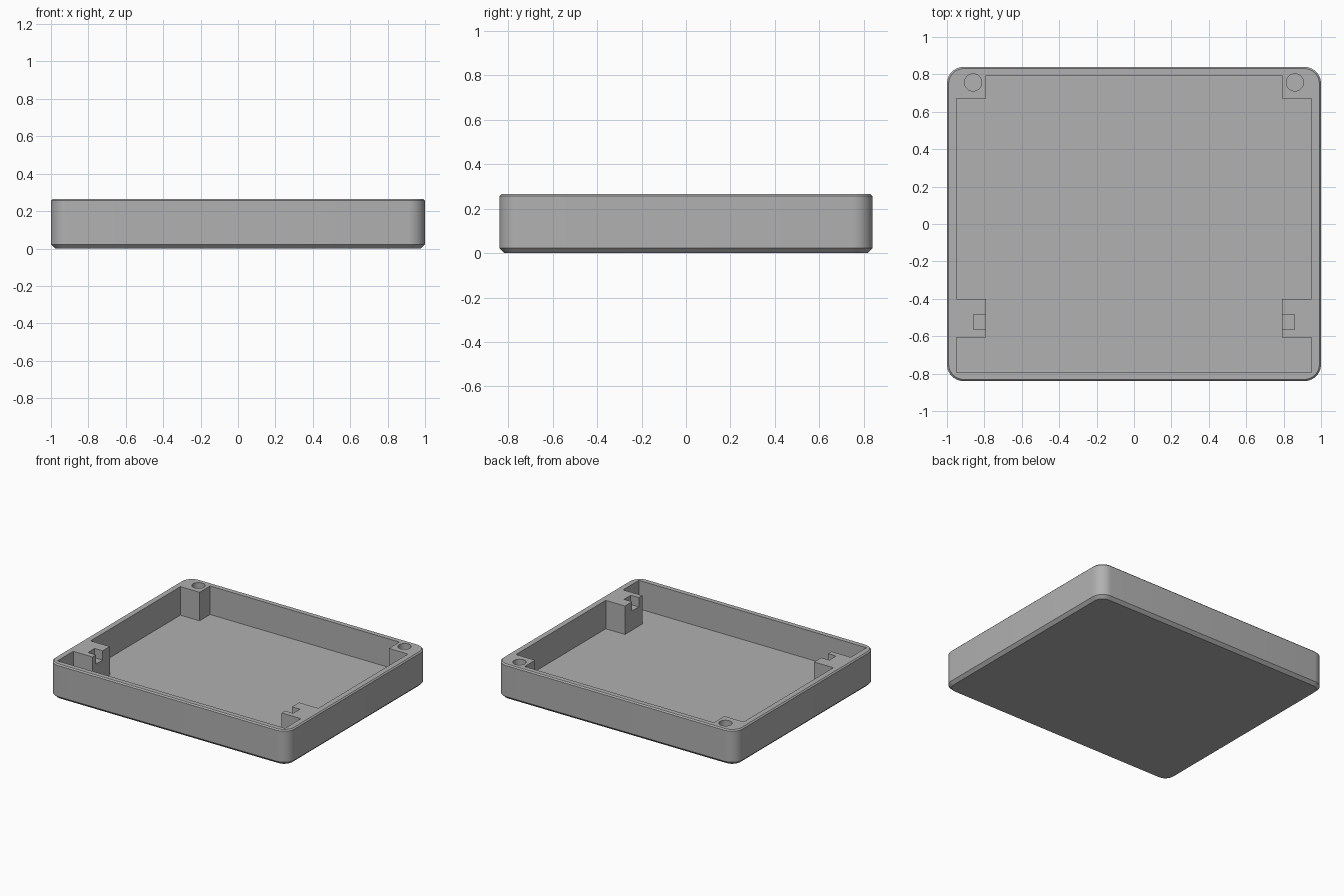
import bpy, bmesh, math

cube = bpy.data.objects.get("Cube")
if cube:
    bpy.data.objects.remove(cube, do_unlink=True)

HALF_X, HALF_Y, HEIGHT = 1.0, 0.84, 0.265
FLOOR, RADIUS = 0.05, 0.09

grey = bpy.data.materials.new("plain grey")
grey.use_nodes = True
colour = (0.44, 0.44, 0.44, 1)
grey.diffuse_color = colour
grey.node_tree.nodes["Principled BSDF"].inputs["Base Color"].default_value = colour


def rounded_outline(inset, steps=10):
    """Rounded rectangle, counter-clockwise, inset from the full footprint."""
    r = RADIUS - inset
    cx, cy = HALF_X - RADIUS, HALF_Y - RADIUS
    points = []
    for quarter, (sx, sy) in enumerate([(1, 1), (-1, 1), (-1, -1), (1, -1)]):
        for i in range(steps + 1):
            a = (quarter + i / steps) * math.pi / 2
            points.append((sx * cx + r * math.cos(a), sy * cy + r * math.sin(a)))
    return points


def loft(name, sections):
    """Closed solid through a stack of (outline, z) sections."""
    bm = bmesh.new()
    rings = [[bm.verts.new((x, y, z)) for x, y in outline] for outline, z in sections]
    bm.faces.new(rings[0][::-1])
    bm.faces.new(rings[-1])
    n = len(rings[0])
    for low, high in zip(rings, rings[1:]):
        for i in range(n):
            j = (i + 1) % n
            bm.faces.new((low[i], low[j], high[j], high[i]))
    bmesh.ops.recalc_face_normals(bm, faces=bm.faces)
    mesh = bpy.data.meshes.new(name)
    bm.to_mesh(mesh)
    bm.free()
    mesh.materials.append(grey)
    obj = bpy.data.objects.new(name, mesh)
    bpy.context.collection.objects.link(obj)
    return obj


def cut(target, name, outline, bottom):
    """Sink a pocket of the given outline into the target from above."""
    cutter = loft(name, [(outline, bottom), (outline, HEIGHT + 0.1)])
    cutter.hide_render = True
    mod = target.modifiers.new(name, "BOOLEAN")
    mod.operation, mod.solver, mod.object = "DIFFERENCE", "EXACT", cutter
    bpy.context.view_layer.objects.active = target
    bpy.ops.object.modifier_apply(modifier=name)
    bpy.data.objects.remove(cutter, do_unlink=True)


# Outer tray body with chamfered base and softened rim
tray = loft("tray", [
    (rounded_outline(0.022), 0),
    (rounded_outline(0), 0.022),
    (rounded_outline(0), HEIGHT - 0.009),
    (rounded_outline(0.009), HEIGHT),
])

# Main cavity, leaving the rear screw posts and front clip posts standing
wall_x, post_x, wall_y = 0.95, 0.79, 0.795
right_side = [
    (wall_x, -wall_y), (wall_x, -0.607), (post_x, -0.607), (post_x, -0.4),
    (wall_x, -0.4), (wall_x, 0.67), (post_x, 0.67), (post_x, wall_y),
]
cut(tray, "cavity", right_side + [(-x, y) for x, y in reversed(right_side)], FLOOR)

for side in (1, -1):
    # Screw hole in the rear post
    hole = [(side * 0.86 + 0.046 * math.cos(k * math.pi / 16),
             0.757 + 0.046 * math.sin(k * math.pi / 16)) for k in range(32)]
    cut(tray, "screw_hole", hole, 0.1)
    # Notch in the inner face of the clip post
    notch = [(side * x, y) for x, y in
             [(0.75, -0.565), (0.857, -0.565), (0.857, -0.485), (0.75, -0.485)]]
    cut(tray, "clip_notch", notch, HEIGHT - 0.07)

# Smooth corners, crisp edges
bpy.ops.object.select_all(action="DESELECT")
tray.select_set(True)
bpy.context.view_layer.objects.active = tray
bpy.ops.object.shade_smooth_by_angle(angle=math.radians(30))
